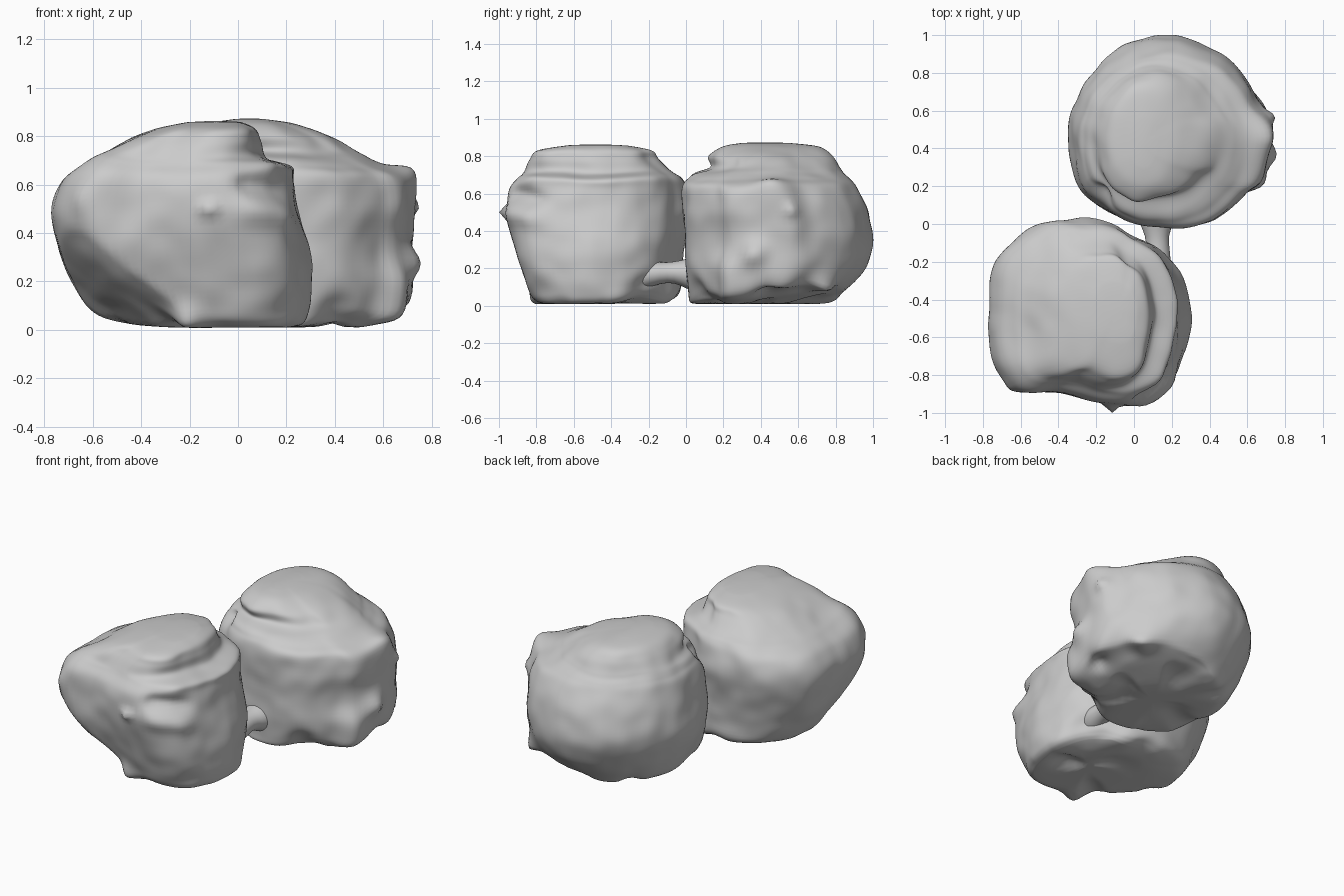
import bpy, bmesh, math
from mathutils import Vector, noise

if "Cube" in bpy.data.objects:
    bpy.data.objects.remove(bpy.data.objects["Cube"])

RING, STEPS = 112, 6


def spline(p0, p1, p2, p3, t):
    """Catmull-Rom interpolation of equal-length tuples."""
    return [0.5 * (2 * b + (c - a) * t + (2 * a - 5 * b + 4 * c - d) * t * t
                   + (3 * b - a - 3 * c + d) * t ** 3)
            for a, b, c, d in zip(p0, p1, p2, p3)]


def unit_outline(points):
    """Resample a closed plan outline by angle, scaled to a 0..1 box."""
    n, fine = len(points), []
    for i in range(n):
        for k in range(24):
            fine.append(spline(points[i - 1], points[i], points[(i + 1) % n],
                               points[(i + 2) % n], k / 24))
    lo = [min(p[a] for p in fine) for a in (0, 1)]
    hi = [max(p[a] for p in fine) for a in (0, 1)]
    fine = [((p[0] - lo[0]) / (hi[0] - lo[0]), (p[1] - lo[1]) / (hi[1] - lo[1])) for p in fine]
    ring = []
    for i in range(RING):
        a = 2 * math.pi * i / RING
        d = Vector((math.cos(a), math.sin(a)))
        ring.append(max(fine, key=lambda p: d.dot(Vector((p[0] - .5, p[1] - .5)).normalized())))
    return ring


def add_object(bm, name):
    bmesh.ops.recalc_face_normals(bm, faces=bm.faces)
    for f in bm.faces:
        f.smooth = True
    me = bpy.data.meshes.new(name)
    bm.to_mesh(me)
    bm.free()
    ob = bpy.data.objects.new(name, me)
    bpy.context.collection.objects.link(ob)
    return ob


def shrink(level, s, dz):
    """Scaled copy of a level about its own centre, used to close the ends."""
    z, x0, x1, y0, y1 = level
    cx, cy = (x0 + x1) / 2, (y0 + y1) / 2
    return (z + dz, cx + (x0 - cx) * s, cx + (x1 - cx) * s, cy + (y0 - cy) * s, cy + (y1 - cy) * s)


def boulder(name, outline, levels, planes, bumps, seed, cap_round):
    """Loft levels (z, x0, x1, y0, y1), then cut soft planes, push bumps, roughen."""
    ring = unit_outline(outline)
    rows = [shrink(levels[0], s, 0) for s in (.1, .25, .4, .55, .7, .85)]
    for i in range(len(levels) - 1):
        nb = [levels[max(0, min(len(levels) - 1, i + k))] for k in (-1, 0, 1, 2)]
        rows += [spline(*nb, k / STEPS) for k in range(STEPS)]
    rows.append(levels[-1])
    rows += [shrink(levels[-1], .6, .002), shrink(levels[-1], .2, .004)]
    bm = bmesh.new()
    grid = []
    for z, x0, x1, y0, y1 in rows:
        w = cap_round * max(0, min(1, (z - 0.62) / 0.1))
        row = []
        for i, (u, v) in enumerate(ring):
            a = 2 * math.pi * i / RING
            u += w * (0.5 + 0.5 * math.cos(a) - u)
            v += w * (0.5 + 0.5 * math.sin(a) - v)
            row.append(bm.verts.new((x0 + (x1 - x0) * u, y0 + (y1 - y0) * v, z)))
        grid.append(row)
    for a, b in zip(grid, grid[1:]):
        for i in range(RING):
            j = (i + 1) % RING
            bm.faces.new((a[i], a[j], b[j], b[i]))
    bm.faces.new(grid[0])
    bm.faces.new(grid[-1])
    for point, normal in planes:
        n = Vector(normal).normalized()
        for v in bm.verts:
            d = (v.co - Vector(point)).dot(n)
            if d > 0:
                v.co -= n * d * 0.9
    bm.normal_update()
    moved = []
    for v in bm.verts:
        c = v.co.copy()
        q = c + Vector((seed, 0, 0))
        amount = 0.018 * noise.noise(q * 4) + 0.010 * noise.noise(q * 9)
        edge = min(1, c.z / 0.1) * min(1, (0.89 - c.z) / 0.08)
        c += Vector((v.normal.x, v.normal.y, v.normal.z * 0.3)) * amount * edge
        flat = Vector((q.x, q.y, 0))
        c.z += 0.015 * noise.noise(flat * 3) * max(0, 1 - abs(v.co.z - .71) / .13)
        c.z += 0.06 * max(0, noise.noise(flat * 5)) * max(0, 1 - v.co.z / .25)
        for p, r, push in bumps:
            f = math.exp(-((v.co - Vector(p)).length / r) ** 2)
            c += Vector(push) * f
        c.z = max(c.z, 0.008)
        moved.append(c)
    for v, c in zip(bm.verts, moved):
        v.co = c
    bmesh.ops.smooth_vert(bm, verts=bm.verts, factor=0.4,
                          use_axis_x=True, use_axis_y=True, use_axis_z=True)
    return add_object(bm, name)


# Front boulder: squarish plan, undercut front-left corner, stepped right side
ridge = [((.02 + .06 * k, -.92 + .04 * k, .50 - .01 * k), .06, (.02, -.03, 0)) for k in range(4)]
groove = [((.04 + .06 * k, -.92 + .04 * k, .60 - .01 * k), .045, (-.02, .03, 0)) for k in range(4)]
boulder(
    "front_boulder",
    [(-.77, -.3), (-.77, -.68), (-.64, -.87), (-.4, -.9), (-.12, -.96), (.12, -.92),
     (.25, -.77), (.3, -.5), (.27, -.3), (.17, -.14), (.02, -.06), (-.1, 0),
     (-.27, .02), (-.5, 0), (-.67, -.12)],
    [(.01, -.28, .23, -.76, -.12), (.025, -.45, .27, -.80, -.08), (.07, -.60, .29, -.84, -.04),
     (.2, -.69, .30, -.89, -.03), (.35, -.75, .29, -.93, -.01), (.5, -.77, .25, -.95, .02),
     (.62, -.73, .23, -.94, .01), (.68, -.64, .22, -.90, -.02), (.715, -.57, .11, -.87, -.07),
     (.78, -.46, .09, -.84, -.14), (.83, -.33, .07, -.79, -.18), (.858, -.21, .01, -.62, -.31)],
    [((-.74, -.74, .41), (-.51, -.51, -.69))],
    [((-.12, -.95, .5), .025, (0, -.06, 0)), ((-.64, -.86, .55), .06, (-.02, -.02, 0)),
     ((-.55, -.75, .67), .12, (-.02, -.02, .03)), ((-.45, -.75, .3), .2, (-.02, -.02, -.02)),
     ((-.2, -.78, .04), .07, (-.02, -.04, -.03)), ((.2, -.85, .68), .07, (.02, -.02, .02)),
     ((.2, -.2, .03), .12, (-.04, -.03, .04)), ((.24, -.84, .04), .08, (-.02, .02, .02))]
    + ridge + groove,
    3.1, 0.15)

# Back boulder: round plan with a blunt point on the right and a lipped cap
boulder(
    "back_boulder",
    [(.2, 1.0), (.4, .95), (.55, .85), (.66, .68), (.74, .57), (.74, .4), (.68, .23),
     (.6, .17), (.48, .04), (.36, -.01), (.18, -.03), (0, .0), (-.16, .08), (-.3, .21),
     (-.34, .45), (-.3, .65), (-.2, .82), (-.03, .96)],
    [(.01, -.14, .52, .05, .74), (.02, -.2, .57, .02, .80), (.07, -.26, .69, .01, .85),
     (.2, -.31, .715, -.01, .95), (.35, -.34, .72, -.01, 1.0), (.5, -.33, .73, -.02, .97),
     (.63, -.3, .71, -.02, .91), (.68, -.27, .60, .01, .87), (.71, -.25, .53, .05, .84),
     (.74, -.22, .47, .14, .82), (.80, -.18, .37, .14, .78), (.85, -.12, .24, .2, .71),
     (.87, -.02, .12, .3, .56)],
    [((.39, .39, .01), (.2, .2, -1))],
    [((.73, .57, .51), .03, (.05, .01, 0)), ((.71, .36, .28), .06, (.05, 0, 0)),
     ((.66, .24, .2), .09, (.04, -.02, 0)), ((.62, .24, .07), .08, (.03, -.01, -.01)),
     ((.56, .74, .08), .07, (.05, .04, -.04)), ((.7, .45, .62), .08, (.02, 0, .03)),
     ((-.14, .16, .79), .07, (-.04, -.04, 0)), ((0, .12, .79), .07, (-.01, -.03, 0)),
     ((-.18, .15, .70), .06, (.04, .04, 0)), ((.65, .42, .06), .06, (-.03, 0, .03)),
     ((.66, .64, .2), .12, (.03, .02, 0)), ((.42, .04, .03), .1, (-.02, .04, .04))],
    8.7, 0.4)

# Bridge: waisted strut joining the boulders near the ground
bm = bmesh.new()
path = [(.05, -.32, .17, .11, .11), (.11, -.23, .165, .09, .08), (.13, -.14, .175, .06, .055),
        (.12, -.06, .18, .06, .055), (.12, .0, .17, .09, .08), (.12, .06, .17, .11, .10)]
loops = [[bm.verts.new((x + rx * math.cos(k * math.pi / 12), y, z + rz * math.sin(k * math.pi / 12)))
          for k in range(24)] for x, y, z, rx, rz in path]
for a, b in zip(loops, loops[1:]):
    for i in range(24):
        bm.faces.new((a[i], a[(i + 1) % 24], b[(i + 1) % 24], b[i]))
bm.faces.new(loops[0])
bm.faces.new(loops[-1])
bridge = add_object(bm, "bridge")
bridge.modifiers.new("smooth", "SUBSURF").levels = 1
